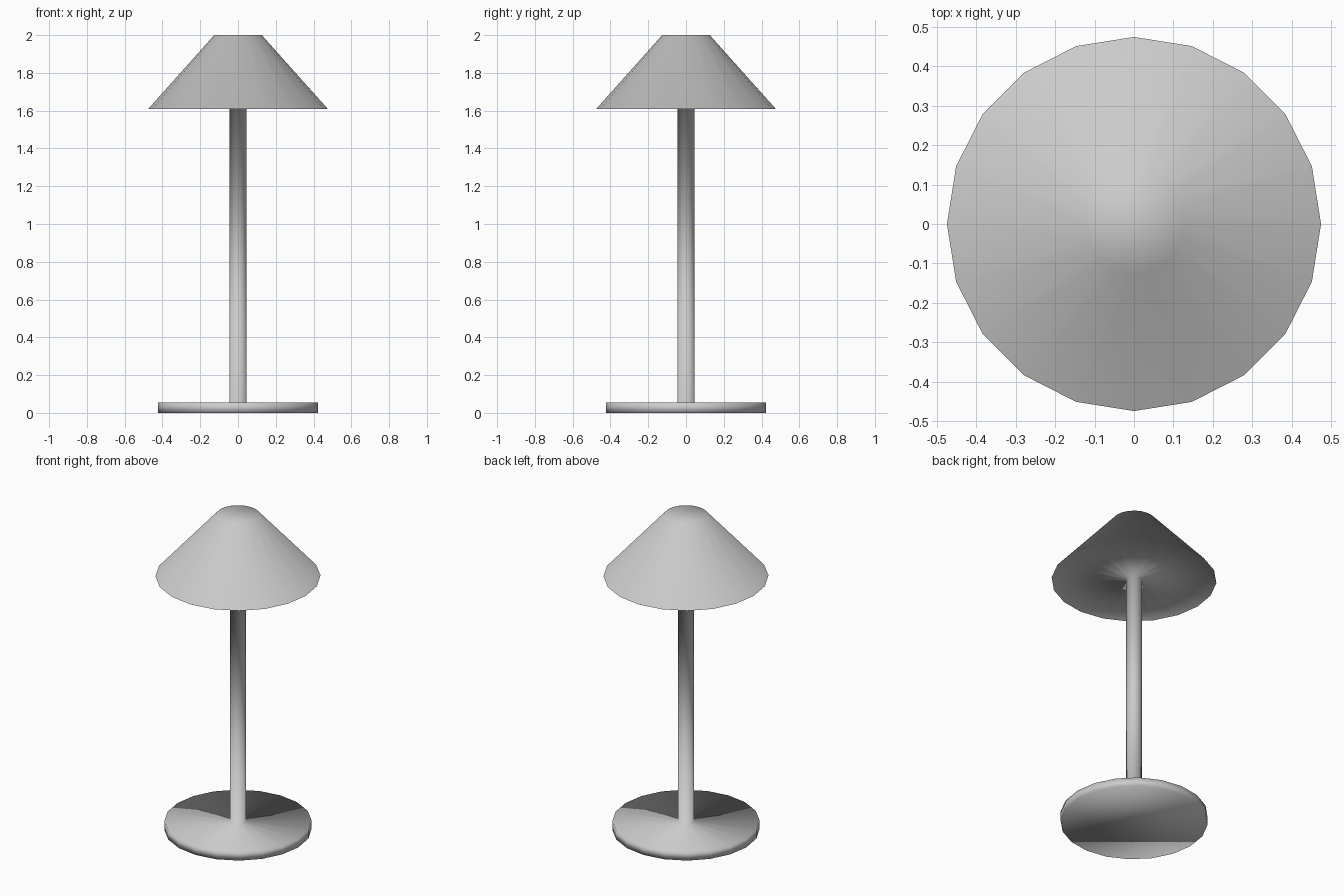
import bpy
import bmesh
from math import cos, sin, tau

SIDES = 20

cube = bpy.data.objects.get("Cube")
if cube:
    bpy.data.objects.remove(cube, do_unlink=True)

# One plain light grey finish
grey = bpy.data.materials.new("light_grey")
grey.use_nodes = True
colour = (0.6, 0.6, 0.6, 1.0)
grey.diffuse_color = colour
grey.node_tree.nodes["Principled BSDF"].inputs["Base Color"].default_value = colour


def lathe(name, profile, shade_base, material):
    """Turn a (radius, height) profile into a closed, smooth, continuous skin.

    The faces above shade_base are wound the other way, which softens the
    smooth shading across the rim of the shade.
    """
    bm = bmesh.new()
    rings = [[bm.verts.new((r * cos(tau * i / SIDES), r * sin(tau * i / SIDES), z))
              for i in range(SIDES)] for r, z in profile]
    for low, high in zip(rings, rings[1:]):
        for i in range(SIDES):
            j = (i + 1) % SIDES
            bm.faces.new((low[i], low[j], high[j], high[i]))
    bm.faces.new(rings[0][::-1])
    bm.faces.new(rings[-1])
    for face in bm.faces:
        face.smooth = True
        if face.calc_center_median().z > shade_base + 0.01:
            face.normal_flip()
    bm.normal_update()
    mesh = bpy.data.meshes.new(name)
    bm.to_mesh(mesh)
    bm.free()
    mesh.materials.append(material)
    obj = bpy.data.objects.new(name, mesh)
    bpy.context.collection.objects.link(obj)
    return obj


# Round foot, slim stem and conical shade share one continuous skin
RIM = 1.61
foot = [(0.424, 0.0), (0.424, 0.055)]
stem = [(0.046, 0.055), (0.046, RIM)]
shade = [(0.475, RIM), (0.126, 2.0)]
lathe("table_lamp", foot + stem + shade, RIM, grey)
